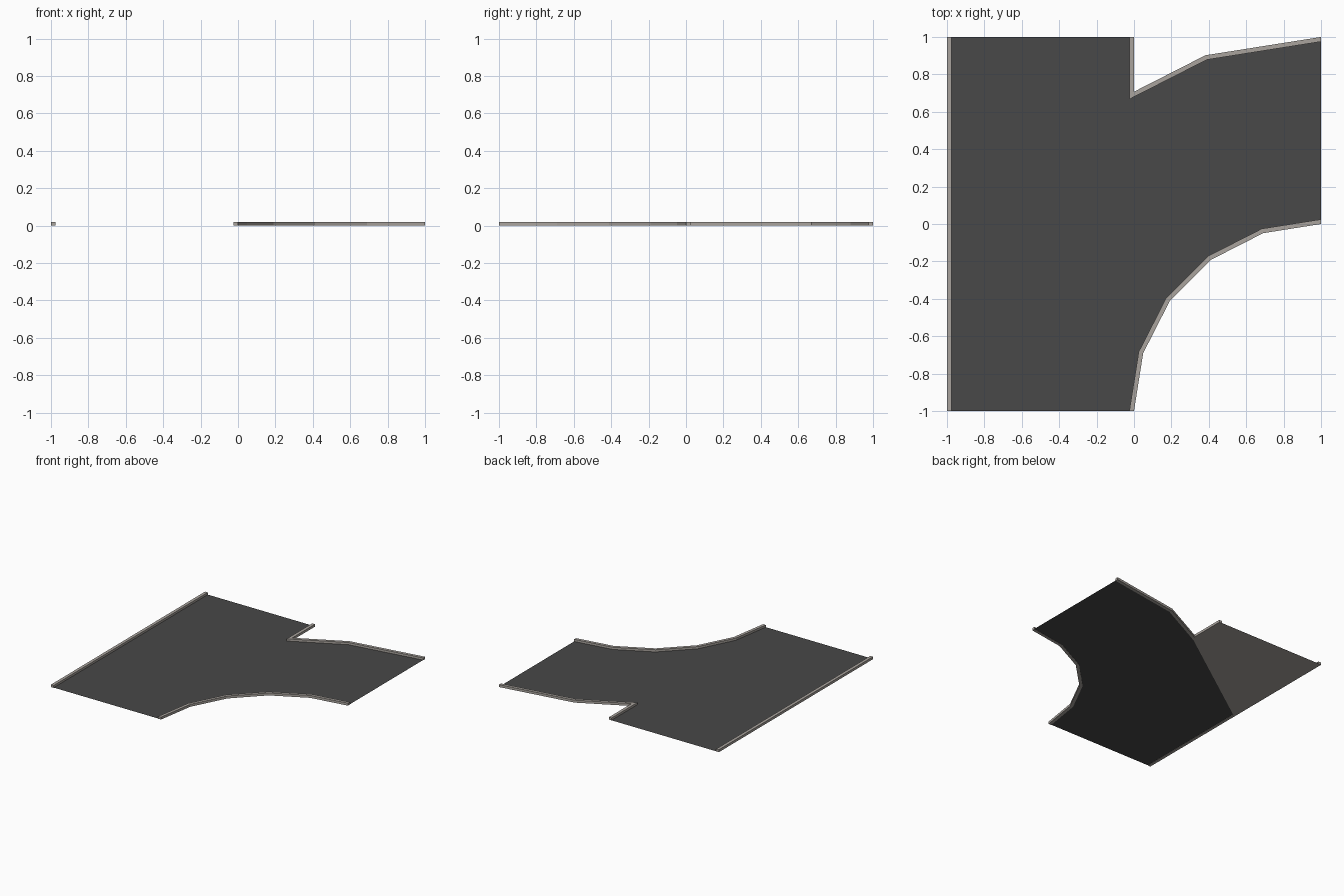
import bpy, bmesh, math

if "Cube" in bpy.data.objects:
    bpy.data.objects.remove(bpy.data.objects["Cube"])


def material(name, rgb):
    m = bpy.data.materials.new(name)
    m.diffuse_color = (*rgb, 1)
    m.use_nodes = True
    m.node_tree.nodes["Principled BSDF"].inputs["Base Color"].default_value = m.diffuse_color
    return m


asphalt = material("asphalt", (0.065, 0.065, 0.065))
concrete = material("concrete", (0.40, 0.37, 0.34))
W, H, ROAD_Z = 0.025, 0.02, 0.002


def arc(radius, degrees):
    # points on circles around the lower right corner
    return [(1 + radius * math.cos(math.radians(d)),
             -1 + radius * math.sin(math.radians(d))) for d in degrees]


def at_x(p, q, x):
    t = (x - p[0]) / (q[0] - p[0])
    return (x, p[1] + t * (q[1] - p[1]))


def finish(name, bm, mat):
    mesh = bpy.data.meshes.new(name)
    bm.to_mesh(mesh)
    bm.free()
    mesh.materials.append(mat)
    ob = bpy.data.objects.new(name, mesh)
    bpy.context.collection.objects.link(ob)
    return ob


def plate(name, pts, z, mat, up=True):
    bm = bmesh.new()
    f = bm.faces.new([bm.verts.new((x, y, z)) for x, y in pts])
    f.normal_update()
    if (f.normal.z > 0) != up:
        f.normal_flip()
    bmesh.ops.triangulate(bm, faces=bm.faces[:])
    return finish(name, bm, mat)


def curb(name, outer, inner):
    # rectangular section swept between the two edge lines
    bm = bmesh.new()
    rings = [[bm.verts.new(c) for c in ((*o, 0), (*o, H), (*i, H), (*i, 0))]
             for o, i in zip(outer, inner)]
    for a, b in zip(rings, rings[1:]):
        for k in range(4):
            n = (k + 1) % 4
            bm.faces.new((a[k], a[n], b[n], b[k]))
    bm.faces.new(rings[0])
    bm.faces.new(rings[-1])
    bmesh.ops.recalc_face_normals(bm, faces=bm.faces[:])
    return finish(name, bm, concrete)


# Edge lines of the fork
low_deg = range(180, 89, -18)
low_out, low_in = arc(1, low_deg), arc(1 + W, low_deg)


def fork(radius, x):
    a, b, c = arc(radius, (126, 108, 90))
    return [(x, 1), at_x(a, b, x), b, c]


fork_out, fork_in = fork(2, 0), fork(2 - W, -W)

# Curbs
curb("left_curb", [(-1, -1), (-1, 1)], [(W - 1, -1), (W - 1, 1)])
curb("inner_curve_curb", low_out, low_in)
curb("fork_curb", fork_out, fork_in)

# Road surface between the curbs
plate("road_surface", [(W - 1, 1), (W - 1, -1)] + low_in + fork_in[::-1],
      ROAD_Z, asphalt)

# Concrete underside below the straight branch
plate("branch_underside", [(W - 1, 1), (W - 1, 0), fork_in[1], fork_in[0]],
      0, concrete, up=False)
